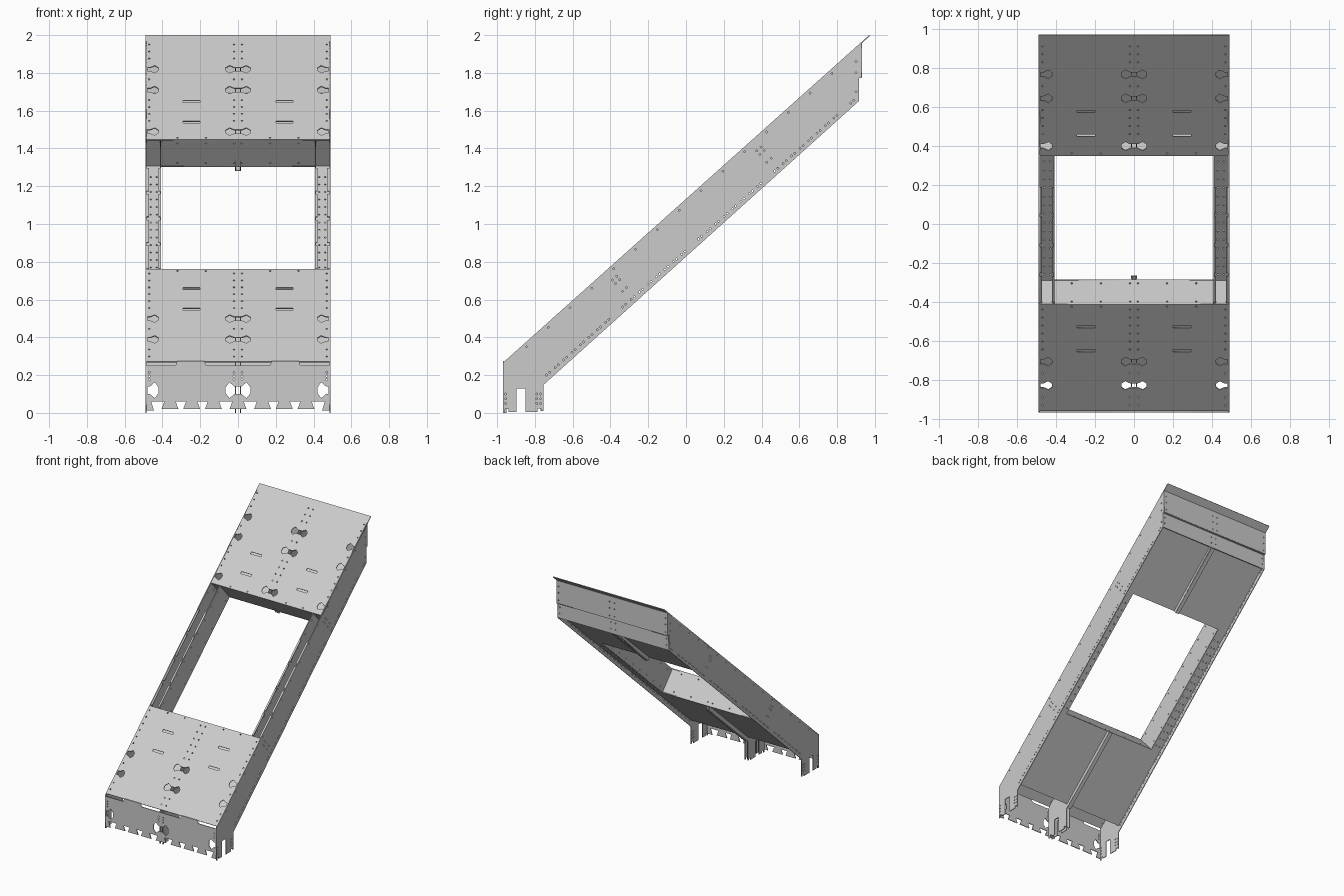
import bpy, math
from mathutils import Vector, Matrix

if "Cube" in bpy.data.objects:
    bpy.data.objects.remove(bpy.data.objects["Cube"])

A = math.radians(41.81)
C, S = math.cos(A), math.sin(A)
X, Y, Z = Vector((1, 0, 0)), Vector((0, 1, 0)), Vector((0, 0, 1))
UP, DOWN = Vector((0, C, S)), Vector((0, S, -C))   # along the ramp / into the ramp
TOP = Vector((0, -0.97, 0.265))
LEN, LOW, HIGH = 2.603, 0.745, 1.772               # ramp length, opening start and end
T = 0.006


def at(s, d):
    """Side-view (y, z) of a point s along the ramp and d below its surface."""
    p = TOP + UP * s + DOWN * d
    return (p.y, p.z)


def plate(name, loops, origin, u, v, t=T):
    """Sheet cut from an outline and hole loops in the plane u, v."""
    cu = bpy.data.curves.new(name, 'CURVE')
    cu.dimensions, cu.fill_mode, cu.extrude = '2D', 'BOTH', t / 2
    for loop in loops:
        sp = cu.splines.new('POLY')
        sp.points.add(len(loop) - 1)
        for p, q in zip(sp.points, loop):
            p.co = (q[0], q[1], 0, 1)
        sp.use_cyclic_u = True
    tmp = bpy.data.objects.new(name + "_outline", cu)
    bpy.context.collection.objects.link(tmp)
    dg = bpy.context.evaluated_depsgraph_get()
    me = bpy.data.meshes.new_from_object(tmp.evaluated_get(dg))
    bpy.data.objects.remove(tmp)
    ob = bpy.data.objects.new(name, me)
    bpy.context.collection.objects.link(ob)
    m = Matrix((u, v, u.cross(v))).transposed().to_4x4()
    m.translation = origin
    ob.matrix_world = m
    return ob


def rect(x0, x1, y0, y1):
    return [(x0, y0), (x1, y0), (x1, y1), (x0, y1)]


def dot(x, y, r=0.005):
    return [(x + r * math.cos(k * math.pi / 3), y + r * math.sin(k * math.pi / 3)) for k in range(6)]


def bowtie(x, y, h=0.03):
    right = [(0.02, -h * .5), (0.045, -h), (0.065, -h * .4), (0.065, h * .4), (0.045, h), (0.02, h * .5)]
    return [(x + a, y + b) for a, b in right] + [(x - a, y - b) for a, b in right]


def half_bowtie(side, y, h=0.03):
    pts = [(0.480, -h * .5), (0.465, -h * .5), (0.44, -h), (0.422, -h * .4),
           (0.422, h * .4), (0.44, h), (0.465, h * .5), (0.480, h * .5)]
    return [(side * a, y + b) for a, b in pts]


def frange(a, b, step):
    return [a + step * i for i in range(int((b - a) / step) + 1)]


# Ramp surface panels with bow-tie cutouts, slots and bolt holes
def surface(name, s0, s1, ties, slots):
    loops = [rect(-0.49, 0.49, s0, s1)]
    for s in ties:
        loops += [bowtie(0, s), half_bowtie(1, s), half_bowtie(-1, s)]
    for s in slots:
        loops += [rect(0.2, 0.292, s - .008, s + .008), rect(-0.292, -0.2, s - .008, s + .008)]
    for s in frange(s0 + 0.04, s1 - 0.03, 0.055):
        if all(abs(s - b) > 0.04 for b in ties):
            loops += [dot(x, s) for x in (-0.47, -0.021, 0.021, 0.47)]
    edge = s1 - 0.015 if s0 < 0.5 else s0 + 0.015
    loops += [dot(x, edge) for x in (-0.32, -0.17, 0.17, 0.32)]
    plate(name, loops, TOP + DOWN * T / 2, X, UP)


surface("lower_ramp_panel", 0.01, LOW, (0.187, 0.352), (0.427, 0.592))
surface("upper_ramp_panel", HIGH, LEN, (1.837, 2.167, 2.332), (1.912, 2.077))

# Bottom cover with the central opening; its side strips form the channel floors
cover = [rect(-0.484, 0.484, 0.118, 2.355), rect(-0.41, 0.41, LOW, HIGH)]
for s in frange(LOW + 0.04, HIGH - 0.04, 0.06):
    cover += [dot(sx * x, s) for sx in (-1, 1) for x in (0.43, 0.462)]
plate("bottom_cover", cover, TOP + DOWN * 0.19, X, UP)

# Walls across the ends of the opening
for name, s in (("lower_opening_wall", LOW - T / 2), ("upper_opening_wall", HIGH + T / 2)):
    loops = [rect(-0.484, 0.484, 0.004, 0.19)]
    loops += [dot(x, d) for x in (-0.32, -0.17, -0.02, 0.02, 0.17, 0.32) for d in (0.025, 0.165)]
    plate(name, loops, TOP + UP * s, X, DOWN)


# Foot with an open slot, shared by sides and centre ribs
def foot(y0, y1):
    return [(y1, 0.01), (y1 - .012, 0.01), (y1 - .012, 0.022), (y1 - .03, 0.022), (y1 - .03, 0.005),
            (-0.85, 0.005), (-0.85, 0.13), (-0.898, 0.13), (-0.898, 0.005),
            (y0 + .03, 0.005), (y0 + .03, 0.02), (y0 + .012, 0.02), (y0 + .012, 0.0), (y0, 0.0)]


# Side panels
outline = [(-0.97, 0.265), at(2.55, 0), (0.93, 1.94), (0.93, 1.775), (0.915, 1.775),
           (0.915, 1.65), (-0.755, 0.148)] + foot(-0.97, -0.755)
holes = []
for i, s in enumerate(frange(0.13, 2.3, 0.06)):
    if i % 9 != 8:
        holes += [dot(*at(s, 0.203)), dot(*at(s + 0.022, 0.203))]
for s in frange(0.15, 2.45, 0.155):
    holes.append(dot(*at(s, 0.02)))
for s in (0.74, 1.765):
    holes += [dot(*at(s + e, d)) for e in (-0.015, 0.015) for d in (0.06, 0.085, 0.14)]
for z in (0.05, 0.075, 0.1):
    holes += [dot(-0.955, z), dot(-0.79, z), dot(-0.77, z)]
holes += [dot(0.9, z) for z in (1.7, 1.8, 1.86)]
for side, nm in ((-1, "left"), (1, "right")):
    plate(nm + "_side_panel", [outline] + holes, X * side * 0.487, Y, Z)
    # Inner channel wall beside the opening
    wall = [rect(LOW, HIGH, 0.004, 0.19)]
    wall += [dot(s, d) for s in frange(LOW + .06, HIGH - .04, 0.115) for d in (0.03, 0.165)]
    plate(nm + "_channel_wall", wall, TOP + X * side * 0.411, UP, DOWN)
    # Broken return lips on both channel edges
    lips = frange(LOW + 0.01, HIGH - 0.2, 0.205)
    for i, s in enumerate(lips):
        for x0, x1, part in ((0.408, 0.422, "inner"), (0.472, 0.487, "outer")):
            plate(f"{nm}_{part}_lip_{i}", [rect(side * x0, side * x1, s, s + 0.18)],
                  TOP + DOWN * 0.006, X, UP, 0.005)

# Double centre ribs with closing strips
lower = [(-0.962, 0.258), at(0.015, 0.007), at(LOW - 0.004, 0.007), at(LOW + 0.0, 0.19), at(LOW + 0.004, 0.22),
         (-0.757, 0.162)] + foot(-0.962, -0.757)
upper = [at(HIGH + 0.004, 0.007), at(2.51, 0.007), (0.91, 1.775), (0.91, 1.665), at(HIGH - 0.002, 0.22)]
for side, nm in ((-1, "left"), (1, "right")):
    plate(nm + "_lower_rib", [lower], X * side * 0.013, Y, Z, 0.005)
    plate(nm + "_upper_rib", [upper], X * side * 0.013, Y, Z, 0.005)
plate("lower_rib_strip", [rect(-0.0155, 0.0155, 0.1, LOW + 0.004)], TOP + DOWN * 0.22, X, UP, 0.004)
plate("upper_rib_strip", [rect(-0.0155, 0.0155, HIGH - 0.002, 2.325)], TOP + DOWN * 0.22, X, UP, 0.004)

# Front panel with dovetail teeth below and two tabs above
front = [(-0.487, 0.012), (-0.445, 0.012), (-0.46, 0.06)]
for c in (-0.36, -0.245, -0.13, 0, 0.13, 0.245, 0.36):
    front += [(c - 0.03, 0.06), (c - 0.045, 0.02), (c + 0.045, 0.02), (c + 0.03, 0.06)]
front += [(0.46, 0.06), (0.445, 0.012), (0.487, 0.012), (0.487, 0.252)]
for a, b in ((0.33, 0.17), (-0.17, -0.33)):
    front += [(a, 0.252), (a - 0.008, 0.276), (b + 0.008, 0.276), (b, 0.252)]
front.append((-0.487, 0.252))
fl = [front, bowtie(0, 0.12, 0.042), half_bowtie(1, 0.12, 0.042), half_bowtie(-1, 0.12, 0.042)]
fl += [dot(x, z) for x in (-0.47, -0.021, 0.021, 0.47) for z in (0.175, 0.195, 0.215)]
plate("front_panel", fl, Y * -0.967, X, Z)

# Stepped back panel
bolts = [(-0.021, 0), (0.021, 0), (-0.47, 0), (0.47, 0)]
plate("upper_back_panel", [rect(-0.487, 0.487, 1.775, 1.955)] +
      [dot(x, z) for x, _ in bolts for z in (1.80, 1.86, 1.91)], Y * 0.928, X, Z)
plate("lower_back_panel", [rect(-0.487, 0.487, 1.652, 1.775)] +
      [dot(x, z) for x, _ in bolts for z in (1.69, 1.74)], Y * 0.912, X, Z)
plate("back_step", [rect(-0.487, 0.487, 0.91, 0.93)], Z * 1.775, X, Y)
